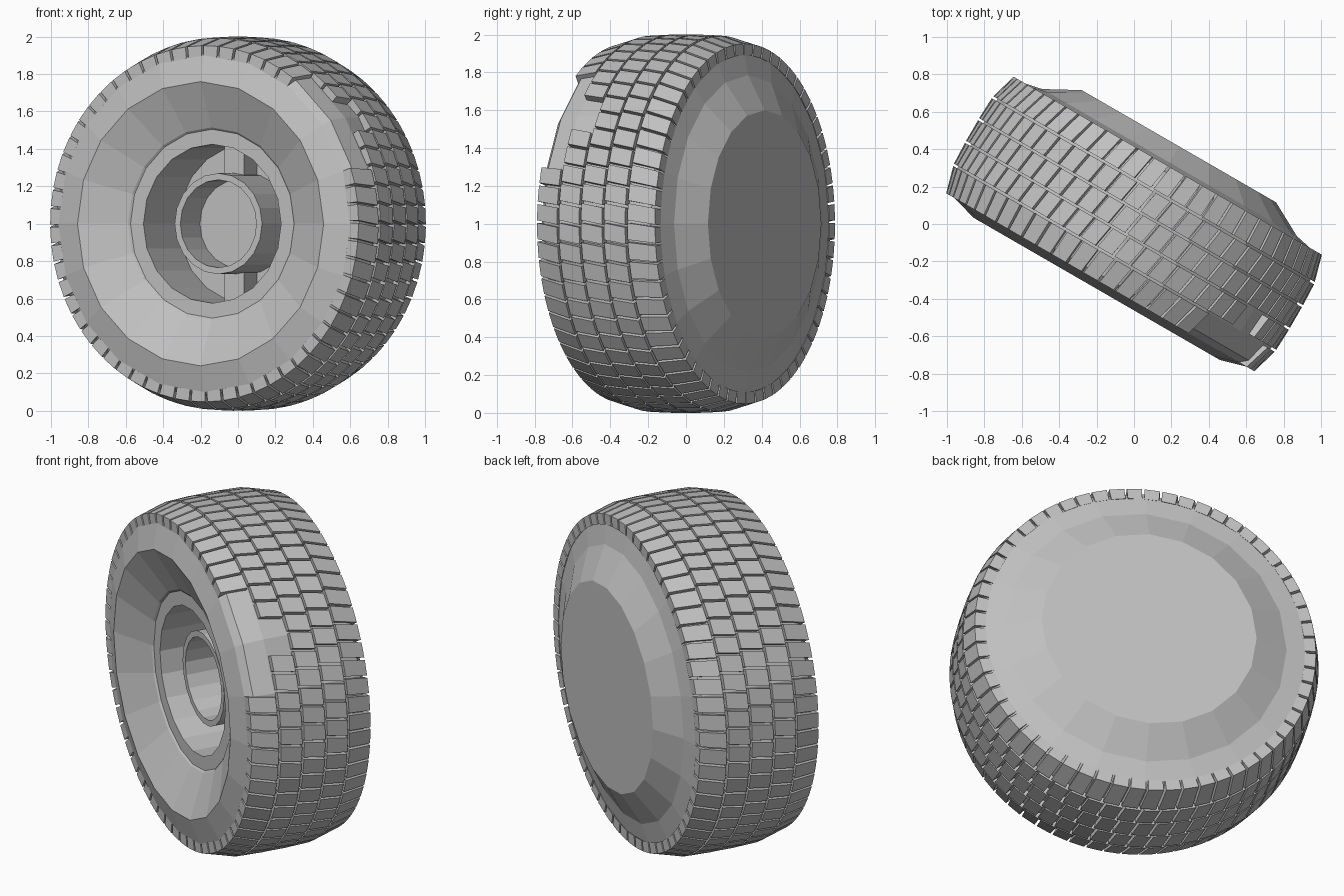
import bpy, bmesh
from math import sin, cos, pi, radians
from mathutils import Matrix

old = bpy.data.objects.get("Cube")
if old:
    bpy.data.objects.remove(old, do_unlink=True)

SIDES = 20      # facets of the carcass and wheel
BLOCKS = 60     # tread blocks in each row
POSE = Matrix.Translation((0, 0, 1)) @ Matrix.Rotation(radians(-30), 4, "Z")

grey = bpy.data.materials.new("plain grey")
grey.diffuse_color = (0.53, 0.53, 0.53, 1)
grey.use_nodes = True
grey.node_tree.nodes["Principled BSDF"].inputs["Base Color"].default_value = (0.53, 0.53, 0.53, 1)


def finish(name, bm):
    mesh = bpy.data.meshes.new(name)
    bm.to_mesh(mesh)
    bm.free()
    mesh.materials.append(grey)
    obj = bpy.data.objects.new(name, mesh)
    obj.matrix_world = POSE
    bpy.context.collection.objects.link(obj)
    return obj


def point(r, y, angle):
    return (r * cos(angle), y, r * sin(angle))


def revolve(name, profile):
    """Spin (radius, y) points about the axle, listed front to back over the outside."""
    bm = bmesh.new()
    rings = [[bm.verts.new(point(r, y, 2 * pi * k / SIDES)) for k in range(SIDES)]
             for r, y in profile]
    for a, b in zip(rings, rings[1:]):
        for k in range(SIDES):
            n = (k + 1) % SIDES
            bm.faces.new((a[k], b[k], b[n], a[n]))
    bmesh.ops.remove_doubles(bm, verts=bm.verts, dist=1e-5)
    return finish(name, bm)


# Carcass under the tread
revolve("tyre_body", [(0.76, -0.4), (0.9, -0.36), (0.94, -0.325), (0.967, -0.21),
                      (0.967, 0.21), (0.94, 0.325), (0.9, 0.355), (0.76, 0.385)])

# Dished front with a deep round well
revolve("front_rim", [(0, 0.1), (0.425, 0.1), (0.425, -0.275), (0.505, -0.275),
                      (0.515, -0.285), (0.76, -0.4)])

# Open tube in the well
revolve("hub_tube", [(0, 0), (0.235, 0), (0.235, -0.21), (0.27, -0.21), (0.27, 0.1)])

# Raised back cover
revolve("back_cover", [(0.785, 0.38), (0.6, 0.48), (0, 0.48)])

# Bars above and below the hub
bm = bmesh.new()
for side in (-1, 1):
    bmesh.ops.create_cube(bm, size=1, matrix=Matrix.Translation((0, 0.03, side * 0.33))
                          @ Matrix.Diagonal((0.12, 0.14, 0.2, 1)))
finish("hub_bars", bm)


def tread_row(name, front, back, gap=None):
    """Ring of blocks; front and back are (y, inner radius, outer radius)."""
    bm = bmesh.new()
    half, skew, step = 0.43, 0.012, 2 * pi / BLOCKS
    for k in range(BLOCKS):
        mid = (k + 0.5) * step
        if gap and radians(gap[0]) < mid < radians(gap[1]):
            continue
        loops = []
        for (y, inner, outer), lean in ((front, skew), (back, -skew)):
            lo, hi = mid + lean - half * step, mid + lean + half * step
            loops.append([bm.verts.new(point(r, y, t)) for r, t in
                          ((inner, lo), (outer, lo), (outer, hi), (inner, hi))])
        f, b = loops
        bm.faces.new(f)
        bm.faces.new(b[::-1])
        for i in range(4):
            j = (i + 1) % 4
            bm.faces.new((f[j], f[i], b[i], b[j]))
    bmesh.ops.recalc_face_normals(bm, faces=bm.faces)
    finish(name, bm)


# Five rows of tread, with a worn patch in the two front rows
tread_row("front_shoulder_tread", (-0.36, 0.89, 0.952), (-0.215, 0.94, 0.992), (17, 54))
tread_row("front_tread", (-0.202, 0.94, 0.995), (-0.076, 0.94, 1), (28, 40))
tread_row("middle_tread", (-0.064, 0.94, 1), (0.064, 0.94, 1))
tread_row("back_tread", (0.076, 0.94, 1), (0.202, 0.94, 0.995))
tread_row("back_shoulder_tread", (0.215, 0.94, 0.992), (0.36, 0.89, 0.952))
